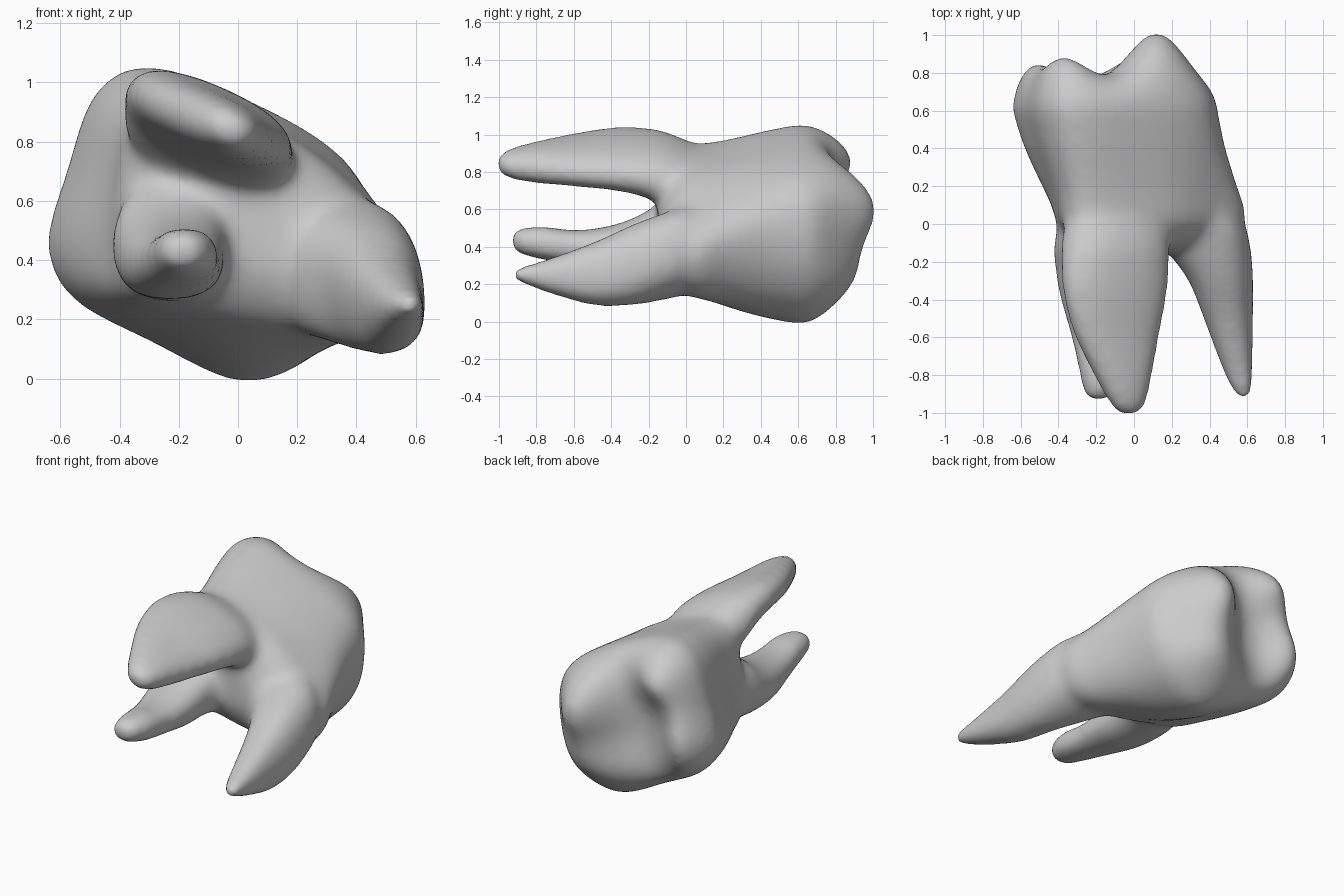
import bpy, bmesh
from math import sin, cos, exp, tau, radians, copysign
from mathutils import Vector

cube = bpy.data.objects.get("Cube")
if cube:
    bpy.data.objects.remove(cube, do_unlink=True)

bm = bmesh.new()


def loft(rings):
    """Skin a list of equally long rings of points and cap both ends."""
    rows = [[bm.verts.new(p) for p in ring] for ring in rings]
    n = len(rows[0])
    faces = [bm.faces.new((a[i], a[(i + 1) % n], b[(i + 1) % n], b[i]))
             for a, b in zip(rows, rows[1:]) for i in range(n)]
    faces += [bm.faces.new(rows[0]), bm.faces.new(rows[-1])]
    bmesh.ops.recalc_face_normals(bm, faces=faces)


def catmull(p, t):
    """Smooth interpolation through four neighbouring points."""
    a, b, c, d = p
    return 0.5 * (2*b + (c - a)*t + (2*a - 5*b + 4*c - d)*t*t + (3*b - a - 3*c + d)*t**3)


def rounded(points, steps=5):
    pts = [Vector(p) for p in points]
    n = len(pts)
    return [catmull([pts[(i + k - 1) % n] for k in range(4)], s / steps)
            for i in range(n) for s in range(steps)]


def smooth_path(rows, steps=4):
    rows = [Vector(r) for r in rows]
    ext = [rows[0]] + rows + [rows[-1]]
    out = [catmull(ext[i:i + 4], s / steps) for i in range(len(rows) - 1) for s in range(steps)]
    return out + [rows[-1]]


def fuller(v):
    return copysign(abs(v) ** 0.85, v)


def root(sections, tilt=0):
    """Tapered root; each section is y, centre x, centre z, radius x, radius z."""
    c, s = cos(radians(tilt)), sin(radians(tilt))
    rings = []
    for y, cx, cz, rx, rz in smooth_path(sections):
        ring = []
        for i in range(28):
            u, v = rx * fuller(cos(tau * i / 28)), rz * fuller(sin(tau * i / 28))
            ring.append((cx + u * c - v * s, y, cz + u * s + v * c))
        rings.append(ring)
    loft(rings)


# Biting surface: cusps as x, z, width, height, rise above the central groove
cusps = [(.12, .6, .145, .2, .285), (.07, .22, .2, .13, .13),
         (-.38, .88, .13, .13, .165), (-.54, .5, .11, .2, .14)]


def biting_height(p):
    return .73 + sum(rise * exp(-((p.x - x) / w) ** 2 / 2 - ((p.y - z) / h) ** 2 / 2)
                     for x, z, w, h, rise in cusps)


# Trunk and crown outlines, blended along the length of the body (later near the top)
trunk = rounded([(-.42, .45), (-.38, .28), (-.15, .21), (.1, .155), (.38, .13), (.54, .22),
                 (.59, .42), (.43, .61), (.18, .81), (-.2, .95), (-.36, .88), (-.41, .65)])
crown = rounded([(-.645, .45), (-.56, .27), (-.3, .125), (.02, -.015), (.27, .09), (.41, .3),
                 (.44, .55), (.36, .74), (.1, .91), (-.28, 1.055), (-.48, .97), (-.58, .7)])
body = []
for y, blend, scale in smooth_path([(-.15, 0, .35), (-.12, 0, .6), (-.06, 0, .84), (.03, 0, .99),
                                    (.2, .45, 1), (.4, .8, 1), (.6, 1, 1)]):
    mid = Vector((0, .52)).lerp(Vector((-.1, .54)), blend)
    ring = [mid + (a.lerp(b, max(blend, 0) ** (1 + 1.2 * a.y)) - mid) * scale
            for a, b in zip(trunk, crown)]
    body.append([(p.x, y, p.y) for p in ring])
for k in range(1, 25):
    scale = cos(tau / 4 * k / 25)
    ring = [mid + (p - mid) * scale for p in crown]
    dome = (1 - scale ** 8) ** 0.5
    body.append([(p.x, .6 + (biting_height(p) - .6) * dome, p.y) for p in ring])
loft(body)

# Three roots, flaring where they join the trunk
root([(-1.015, -.03, .845, .04, .035), (-.97, -.03, .845, .09, .065), (-.85, -.05, .85, .145, .09),
      (-.6, -.09, .865, .24, .105), (-.38, -.1, .87, .295, .12), (-.22, -.1, .85, .305, .14),
      (-.1, -.1, .81, .3, .165), (.1, -.1, .74, .26, .16), (.3, -.1, .68, .2, .16)], tilt=-24)
root([(-.935, -.19, .435, .05, .045), (-.89, -.185, .43, .085, .07), (-.77, -.18, .42, .115, .09),
      (-.58, -.2, .395, .14, .095), (-.38, -.22, .395, .175, .125), (-.22, -.23, .425, .19, .16),
      (-.08, -.21, .47, .21, .21), (.15, -.13, .5, .22, .22)])
root([(-.92, .58, .25, .035, .035), (-.87, .57, .25, .06, .05), (-.75, .545, .245, .085, .09),
      (-.5, .5, .255, .13, .17), (-.3, .46, .3, .17, .215), (-.15, .4, .34, .22, .23),
      (0, .33, .38, .255, .235), (.2, .22, .42, .22, .22)], tilt=8)

mesh = bpy.data.meshes.new("molar_parts")
bm.to_mesh(mesh)
bm.free()
tooth = bpy.data.objects.new("molar_tooth", mesh)
bpy.context.collection.objects.link(tooth)

# Colour
mat = bpy.data.materials.new("light_grey")
mat.use_nodes = True
colour = (.6, .6, .6, 1)
mat.diffuse_color = colour
mat.node_tree.nodes["Principled BSDF"].inputs["Base Color"].default_value = colour
mesh.materials.append(mat)

# Fuse the parts into one soft skin
fuse = tooth.modifiers.new("Fuse", 'REMESH')
fuse.mode, fuse.voxel_size, fuse.use_smooth_shade = 'VOXEL', 0.02, True
soft = tooth.modifiers.new("Soften", 'SMOOTH')
soft.factor, soft.iterations = 0.5, 36
